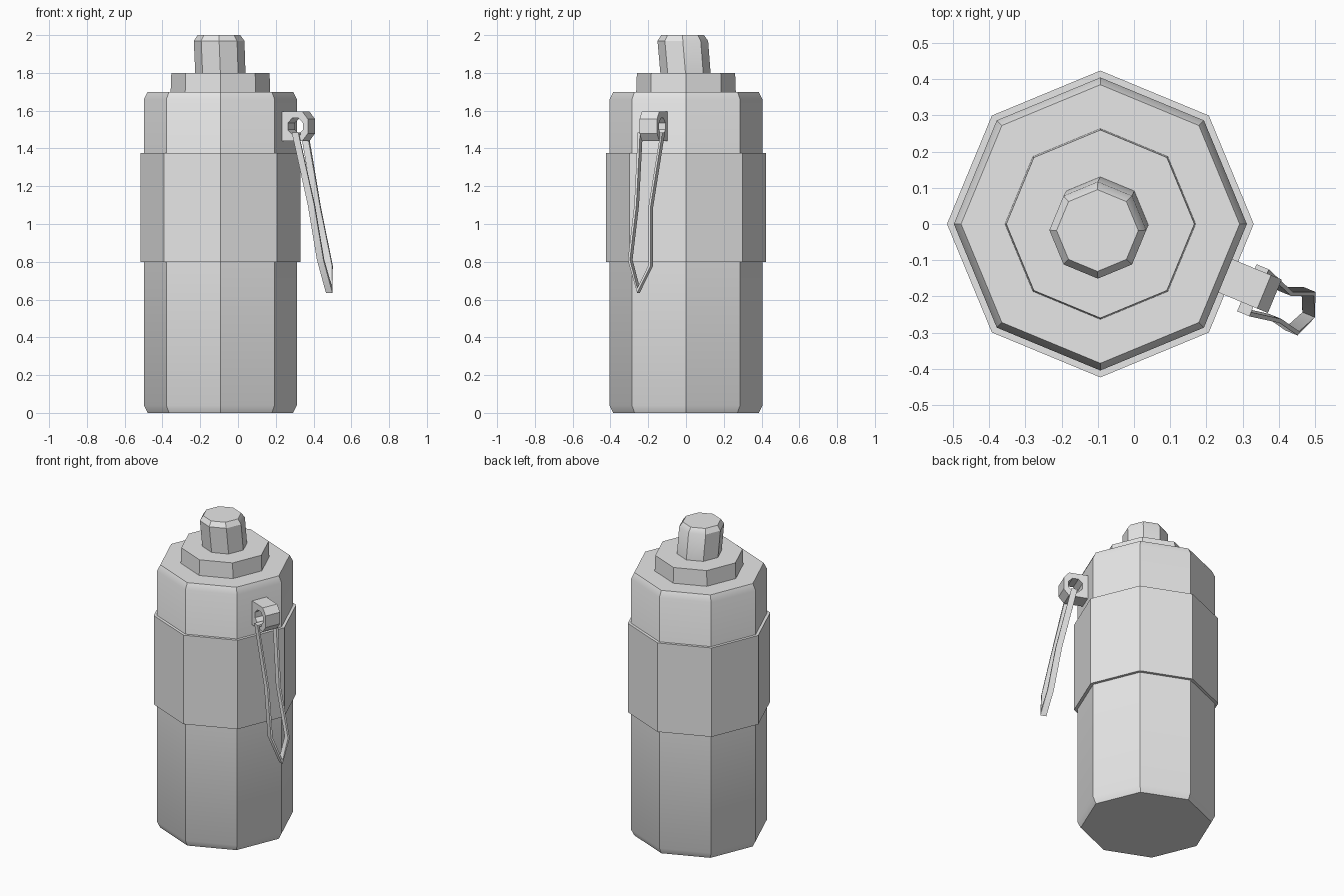
import bpy
import bmesh
import math
from mathutils import Vector

cube = bpy.data.objects.get("Cube")
if cube:
    bpy.data.objects.remove(cube, do_unlink=True)

CX = -0.093                       # axis of the canister
grey = bpy.data.materials.new("plain grey")
grey.use_nodes = True
grey.diffuse_color = (0.8, 0.8, 0.8, 1)
grey.node_tree.nodes["Principled BSDF"].inputs["Base Color"].default_value = (0.8, 0.8, 0.8, 1)


def finish(name, bm):
    """Turn a bmesh into a shaded object."""
    bmesh.ops.recalc_face_normals(bm, faces=bm.faces)
    mesh = bpy.data.meshes.new(name)
    bm.to_mesh(mesh)
    bm.free()
    mesh.materials.append(grey)
    ob = bpy.data.objects.new(name, mesh)
    bpy.context.collection.objects.link(ob)
    bpy.ops.object.select_all(action='DESELECT')
    ob.select_set(True)
    bpy.context.view_layer.objects.active = ob
    bpy.ops.object.shade_smooth_by_angle(angle=math.radians(32))
    return ob


def bridge(bm, a, b):
    n = len(a)
    for i in range(n):
        j = (i + 1) % n
        bm.faces.new((a[i], a[j], b[j], b[i]))


def prism(name, sections, sides=8):
    """Stack of regular rings: (z, radius, x shift, y shift)."""
    bm = bmesh.new()
    rings = []
    for z, r, dx, dy in sections:
        rings.append([bm.verts.new((CX + dx + r * math.cos(math.tau * i / sides),
                                    dy + r * math.sin(math.tau * i / sides), z))
                      for i in range(sides)])
    for a, b in zip(rings, rings[1:]):
        bridge(bm, a, b)
    bm.faces.new(rings[0])
    bm.faces.new(rings[-1])
    return finish(name, bm)


# Canister stack
prism("body", [(0, 0.385, 0, 0), (0.04, 0.405, 0, 0), (1.66, 0.405, 0, 0), (1.7, 0.385, 0, 0)])
prism("middle_band", [(0.8, 0.424, 0, 0), (1.375, 0.424, 0, 0)])
prism("collar", [(1.69, 0.264, 0, 0), (1.8, 0.26, 0, 0)])
prism("leaning_cap", [(1.79, 0.133, 0, -0.002), (1.97, 0.134, -0.007, -0.017), (2.0, 0.113, -0.008, -0.018)])

# Frame of the side fitting: r outward, t along the canister face
ANG = math.radians(-22.5)
OUT = Vector((math.cos(ANG), math.sin(ANG), 0))
TAN = Vector((-math.sin(ANG), math.cos(ANG), 0))


def local(r, t, z):
    return Vector((CX, 0, z)) + OUT * r + TAN * t


# Lug: chamfered block with an eight-sided hole through it
outer = [(0.522, 1.555), (0.49, 1.595), (0.36, 1.595), (0.36, 1.55),
         (0.36, 1.485), (0.36, 1.44), (0.49, 1.44), (0.522, 1.48)]
hole = [(0.45 + 0.047 * math.cos(math.radians(22.5 + 45 * i)),
         1.517 + 0.047 * math.sin(math.radians(22.5 + 45 * i))) for i in range(8)]
bm = bmesh.new()
loops = [[bm.verts.new(local(r, t, z)) for r, z in pts]
         for pts, t in ((outer, -0.05), (outer, 0.05), (hole, 0.05), (hole, -0.05))]
for k in range(4):
    bridge(bm, loops[k], loops[(k + 1) % 4])
finish("pin_lug", bm)

# Pull ring: flat strip bent into a closed loop of (r, t, z) points
path = [(0.460, -0.072, 1.478), (0.545, -0.057, 1.10), (0.603, -0.070, 0.81),
        (0.628, -0.012, 0.648), (0.603, 0.048, 0.78), (0.545, 0.024, 1.09),
        (0.460, 0.056, 1.478)]
WIDTH, THICK = 0.037, 0.012
bm = bmesh.new()
corners = [[], [], [], []]
n = len(path)
for i, (r, t, z) in enumerate(path):
    here = Vector((t, z))
    d0 = (here - Vector(path[i - 1][1:])).normalized()
    d1 = (Vector(path[(i + 1) % n][1:]) - here).normalized()
    n0, n1 = Vector((-d0.y, d0.x)), Vector((-d1.y, d1.x))
    mid = (n0 + n1).normalized()
    off = mid * (THICK / 2 / max(mid.dot(n0), 0.5))      # mitred corner
    for k, (side, w) in enumerate(((-1, -1), (1, -1), (1, 1), (-1, 1))):
        p = here + off * side
        corners[k].append(bm.verts.new(local(r + w * WIDTH / 2, p.x, p.y)))
for k in range(4):
    bridge(bm, corners[k], corners[(k + 1) % 4])
finish("pull_ring", bm)
